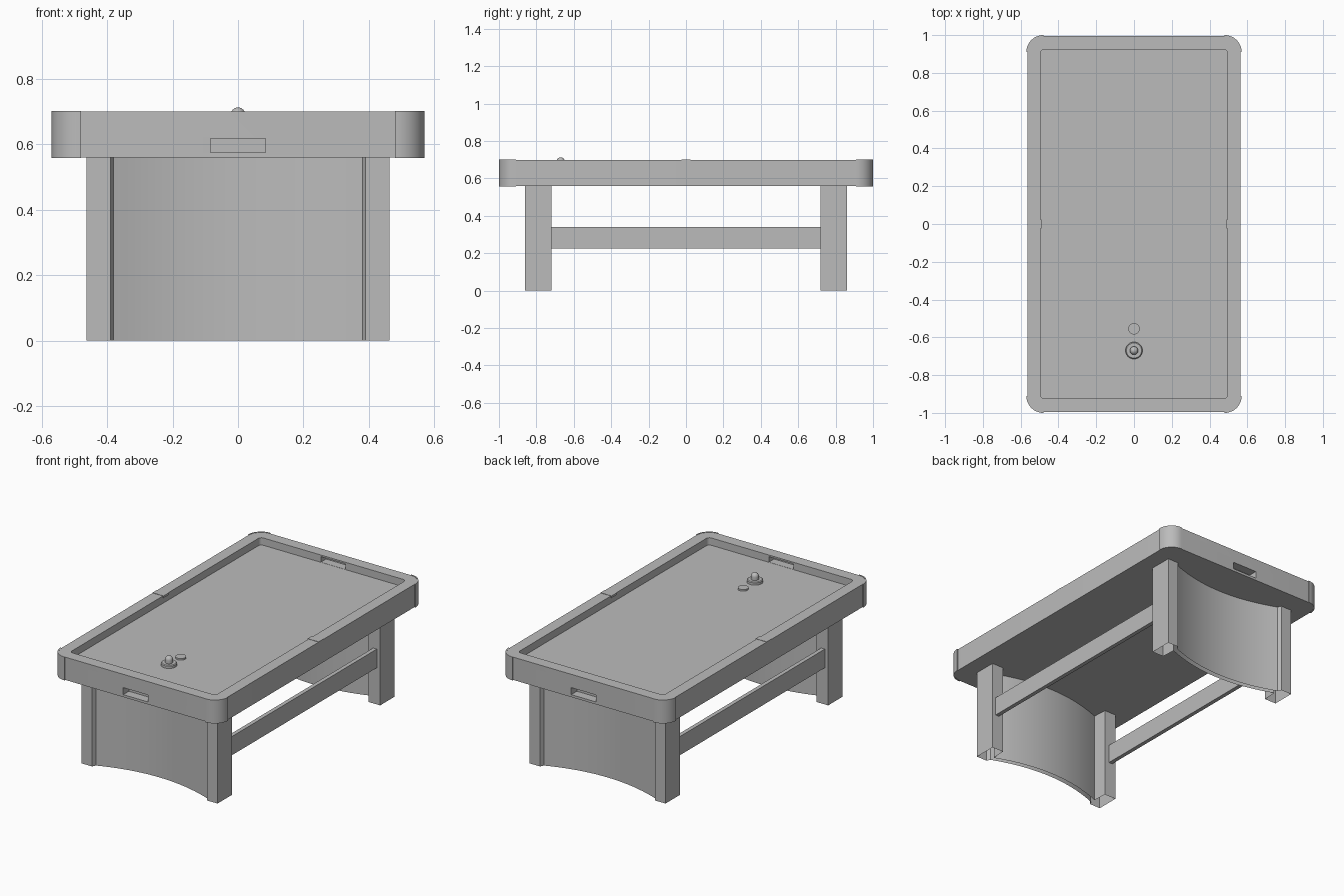
import bpy, bmesh, math
from mathutils import Matrix

cube = bpy.data.objects.get("Cube")
if cube:
    bpy.data.objects.remove(cube)

grey = bpy.data.materials.new("plain_grey")
grey.use_nodes = True
COLOUR = (0.5, 0.5, 0.5, 1)
grey.diffuse_color = COLOUR
grey.node_tree.nodes["Principled BSDF"].inputs["Base Color"].default_value = COLOUR

RAIL_TOP, RAIL_BOTTOM, FIELD = 0.70, 0.56, 0.655
HALF_X, HALF_Y = 0.565, 0.995
RADIUS = 0.085


def finish(name, bm, smooth=True):
    bmesh.ops.recalc_face_normals(bm, faces=bm.faces)
    mesh = bpy.data.meshes.new(name)
    bm.to_mesh(mesh)
    bm.free()
    obj = bpy.data.objects.new(name, mesh)
    bpy.context.collection.objects.link(obj)
    mesh.materials.append(grey)
    if smooth:
        bpy.ops.object.select_all(action='DESELECT')
        obj.select_set(True)
        bpy.context.view_layer.objects.active = obj
        bpy.ops.object.shade_smooth_by_angle(angle=math.radians(30))
    return obj


def prism(name, outline, z0, z1, open_bottom=False):
    """Extrude a flat outline between two heights."""
    bm = bmesh.new()
    base = bm.faces.new([bm.verts.new((x, y, z0)) for x, y in outline])
    new = bmesh.ops.extrude_face_region(bm, geom=[base], use_keep_orig=True)["geom"]
    for v in new:
        if isinstance(v, bmesh.types.BMVert):
            v.co.z = z1
    bmesh.ops.recalc_face_normals(bm, faces=bm.faces)
    if open_bottom:
        low = [f for f in bm.faces if all(v.co.z < z0 + 1e-5 for v in f.verts)]
        bmesh.ops.delete(bm, geom=low, context='FACES_ONLY')
    return finish(name, bm)


def box(name, x0, x1, y0, y1, z0, z1):
    return prism(name, [(x0, y0), (x1, y0), (x1, y1), (x0, y1)], z0, z1)


def arc(cx, cy, r, a0, a1, n):
    return [(cx + r * math.cos(math.radians(a0 + (a1 - a0) * i / n)),
             cy + r * math.sin(math.radians(a0 + (a1 - a0) * i / n))) for i in range(n + 1)]


def rounded(hx, hy, r, n):
    pts = []
    for k, (sx, sy) in enumerate([(1, 1), (-1, 1), (-1, -1), (1, -1)]):
        pts += arc(sx * (hx - r), sy * (hy - r), r, 90 * k, 90 * k + 90, n)
    return pts


def lathe(name, profile, x, y, z, steps=32):
    bm = bmesh.new()
    verts = [bm.verts.new((r, 0, h)) for r, h in profile]
    edges = [bm.edges.new(p) for p in zip(verts, verts[1:])]
    bmesh.ops.spin(bm, geom=verts + edges, cent=(0, 0, 0), axis=(0, 0, 1),
                   angle=math.tau, steps=steps)
    bmesh.ops.remove_doubles(bm, verts=bm.verts, dist=1e-5)
    bmesh.ops.transform(bm, matrix=Matrix.Translation((x, y, z)), verts=bm.verts)
    return finish(name, bm)


# Table body with the sunken playing field
body = prism("table_body", rounded(HALF_X, HALF_Y, RADIUS, 12), RAIL_BOTTOM, RAIL_TOP)
cutters = [prism("field_cutter", rounded(0.495, 0.925, 0.02, 5), FIELD, 0.8)]

# Goal slots above the field and puck return slots on the outer ends
for s in (-1, 1):
    y0, y1 = sorted((s * 0.94, s * 1.05))
    cutters.append(box("return_cutter", -0.084, 0.084, y0, y1, 0.575, 0.618))
    y0, y1 = sorted((s * 0.90, s * 0.975))
    cutters.append(box("goal_cutter", -0.084, 0.084, y0, y1, FIELD + 0.001, 0.69))

for c in cutters:
    mod = body.modifiers.new(c.name, 'BOOLEAN')
    mod.operation = 'DIFFERENCE'
    mod.solver = 'EXACT'
    mod.object = c
bpy.context.view_layer.update()
cut_mesh = bpy.data.meshes.new_from_object(
    body.evaluated_get(bpy.context.evaluated_depsgraph_get()))
body.modifiers.clear()
body.data = cut_mesh
for c in cutters:
    bpy.data.objects.remove(c)
bpy.ops.object.select_all(action='DESELECT')
body.select_set(True)
bpy.context.view_layer.objects.active = body
bpy.ops.object.shade_smooth_by_angle(angle=math.radians(30))

# Curved guards wrapped round the four corners
for k, (sx, sy) in enumerate([(1, 1), (-1, 1), (-1, -1), (1, -1)]):
    cx, cy = sx * (HALF_X - RADIUS), sy * (HALF_Y - RADIUS)
    ring = arc(cx, cy, RADIUS + 0.005, 90 * k, 90 * k + 90, 14)
    ring += arc(cx, cy, RADIUS - 0.002, 90 * k + 90, 90 * k, 14)
    prism("corner_guard", ring, RAIL_BOTTOM - 0.002, RAIL_TOP + 0.002)

# Leg ends: two posts joined by an inward curving panel, as one outline
HALF_PANEL, SAG = 0.38, 0.075


def bow(y_end):
    """Shallow curve across the panel, deepest in the middle."""
    n = 20
    pts = []
    for i in range(n + 1):
        t = 2 * i / n - 1
        pts.append((HALF_PANEL * t, y_end + SAG * (1 - t * t)))
    return pts


front = bow(-0.838)
back = bow(-0.808)[::-1]
outline = ([(-0.463, -0.86), (-0.39, -0.86)] + front + [(0.39, -0.86), (0.463, -0.86)]
           + [(0.463, -0.72), (0.385, -0.72)] + back + [(-0.385, -0.72), (-0.463, -0.72)])
for name, s in (("front_leg", 1), ("back_leg", -1)):
    prism(name, [(s * x, s * y) for x, y in outline], 0, RAIL_BOTTOM, open_bottom=True)

# Long stretchers and the centre line plates on the side rails
for name, s in (("left", 1), ("right", -1)):
    x0, x1 = sorted((s * 0.415, s * 0.44))
    box(name + "_stretcher", x0, x1, -0.72, 0.72, 0.225, 0.34)
    x0, x1 = sorted((s * 0.49, s * HALF_X))
    box(name + "_centre_plate", x0, x1, -0.023, 0.023, RAIL_TOP - 0.01, RAIL_TOP + 0.002)

# Mallet with a round knob, and the puck
knob = [(0.022 * math.cos(a), 0.036 + 0.022 * math.sin(a))
        for a in (math.radians(15 * i) for i in range(7))]
lathe("mallet", [(0, 0), (0.045, 0), (0.045, 0.014), (0.04, 0.018), (0.022, 0.018)] + knob,
      0, -0.67, FIELD)
lathe("puck", [(0, 0), (0.03, 0), (0.03, 0.01), (0, 0.01)], 0, -0.555, FIELD)
